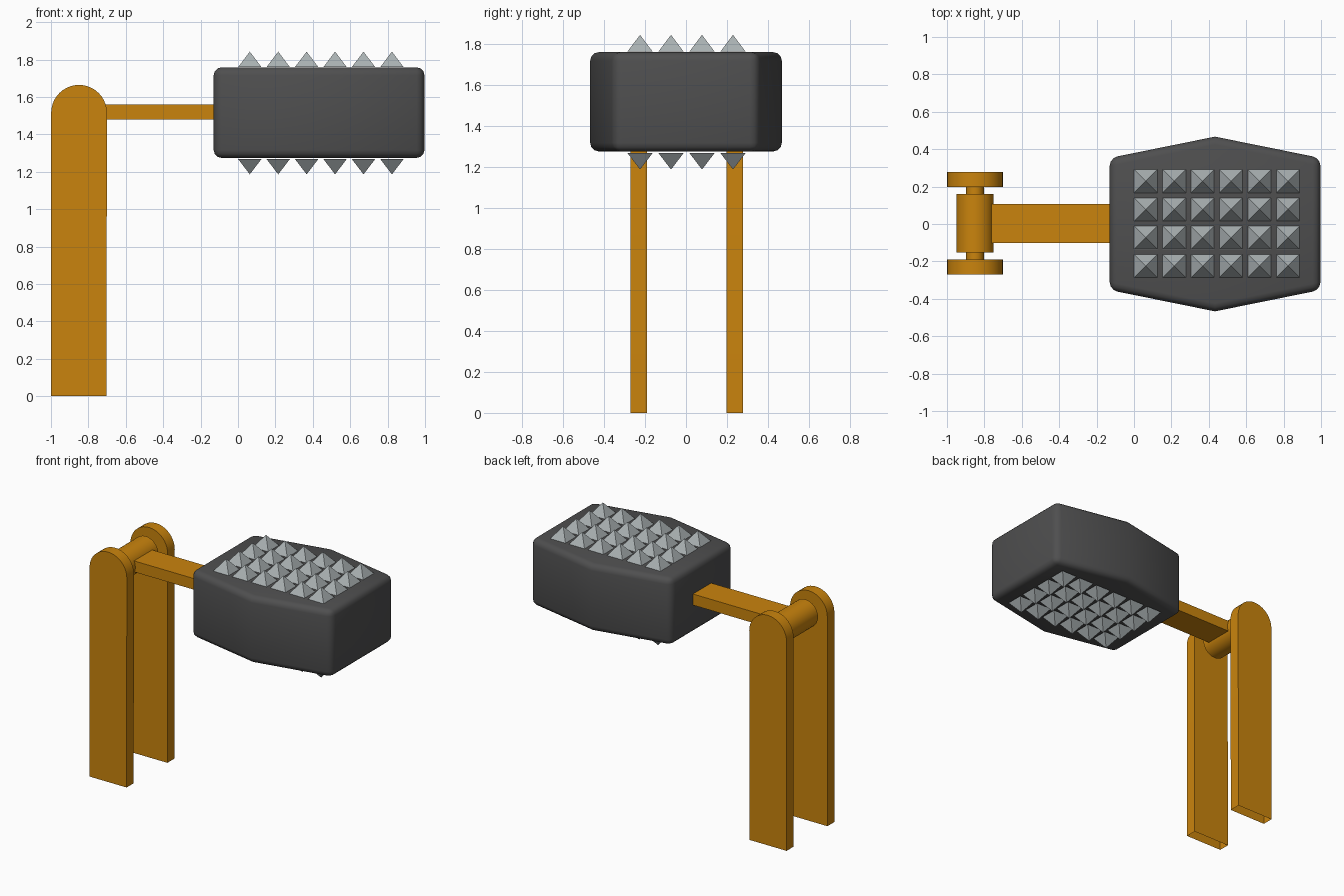
import bpy, bmesh, math

if "Cube" in bpy.data.objects:
    bpy.data.objects.remove(bpy.data.objects["Cube"])


def material(name, colour):
    m = bpy.data.materials.new(name)
    m.diffuse_color = (*colour, 1)
    m.use_nodes = True
    m.node_tree.nodes["Principled BSDF"].inputs["Base Color"].default_value = m.diffuse_color
    return m


ORANGE = material("orange wood", (0.59, 0.23, 0.004))
DARK = material("dark iron", (0.078, 0.078, 0.079))
STEEL = material("pale steel", (0.40, 0.44, 0.45))


def finish(bm, name, mat, smooth=None):
    bmesh.ops.recalc_face_normals(bm, faces=bm.faces[:])
    me = bpy.data.meshes.new(name)
    bm.to_mesh(me)
    bm.free()
    me.materials.append(mat)
    ob = bpy.data.objects.new(name, me)
    bpy.context.collection.objects.link(ob)
    if smooth:
        bpy.ops.object.select_all(action='DESELECT')
        bpy.context.view_layer.objects.active = ob
        ob.select_set(True)
        bpy.ops.object.shade_smooth_by_angle(angle=math.radians(smooth))
    return ob


def extrude(points, vec):
    """Closed prism from a flat outline."""
    bm = bmesh.new()
    face = bm.faces.new([bm.verts.new(p) for p in points])
    out = bmesh.ops.extrude_face_region(bm, geom=[face], use_keep_orig=True)
    verts = [v for v in out["geom"] if isinstance(v, bmesh.types.BMVert)]
    bmesh.ops.translate(bm, verts=verts, vec=vec)
    return bm


def rod(name, radius, y0, y1):
    pts = [(AX + radius * math.cos(a), y0, AZ + radius * math.sin(a))
           for a in (2 * math.pi * i / 32 for i in range(32))]
    return finish(extrude(pts, (0, y1 - y0, 0)), name, ORANGE, 30)


# Axle centre line
AX, AZ = -0.85, 1.515

# Two round-topped posts, open underneath
for name, y0 in (("front_post", -0.27), ("back_post", 0.197)):
    pts = [(-1.0, y0, 0), (-0.703, y0, 0)]
    pts += [(AX + 0.149 * math.cos(math.pi * i / 20), y0,
             AZ + 0.149 * math.sin(math.pi * i / 20)) for i in range(21)]
    bm = extrude(pts, (0, 0.081, 0))
    base = [f for f in bm.faces if all(v.co.z < 0.001 for v in f.verts)]
    bmesh.ops.delete(bm, geom=base, context='FACES_ONLY')
    finish(bm, name, ORANGE, 30)

# Pivot barrel on a thinner pin
rod("pivot_barrel", 0.10, -0.152, 0.16)
rod("pivot_pin", 0.047, -0.195, 0.202)

# Flat arm
arm = [(-0.83, y, z) for y, z in ((-0.102, 1.48), (0.106, 1.48), (0.106, 1.56), (-0.102, 1.56))]
finish(extrude(arm, (0.76, 0, 0)), "arm", ORANGE)

# Six-sided hammer head with rounded edges
outline = [(-0.13, -0.353), (0.433, -0.467), (0.997, -0.353),
           (0.997, 0.353), (0.433, 0.467), (-0.13, 0.353)]
bm = extrude([(x, y, 1.274) for x, y in outline], (0, 0, 0.484))
bm.normal_update()
edges = [e for e in bm.edges if e.calc_face_angle(0) > math.radians(35)]
bmesh.ops.bevel(bm, geom=edges, offset=0.042, segments=3, profile=0.5, affect='EDGES')
finish(bm, "hammer_head", DARK, 30)


# Pyramid studs on the top and bottom of the head
def studs(name, base_z, tip_z):
    bm = bmesh.new()
    h = 0.062
    for i in range(6):
        for j in range(4):
            cx, cy = 0.063 + 0.152 * i, -0.224 + 0.151 * j
            ring = [bm.verts.new((cx + h * sx, cy + h * sy, base_z))
                    for sx, sy in ((-1, -1), (1, -1), (1, 1), (-1, 1))]
            tip = bm.verts.new((cx, cy, tip_z))
            bm.faces.new(ring)
            for k in range(4):
                bm.faces.new((ring[k], ring[(k + 1) % 4], tip))
    finish(bm, name, STEEL)


studs("top_studs", 1.76, 1.842)
studs("bottom_studs", 1.267, 1.186)
